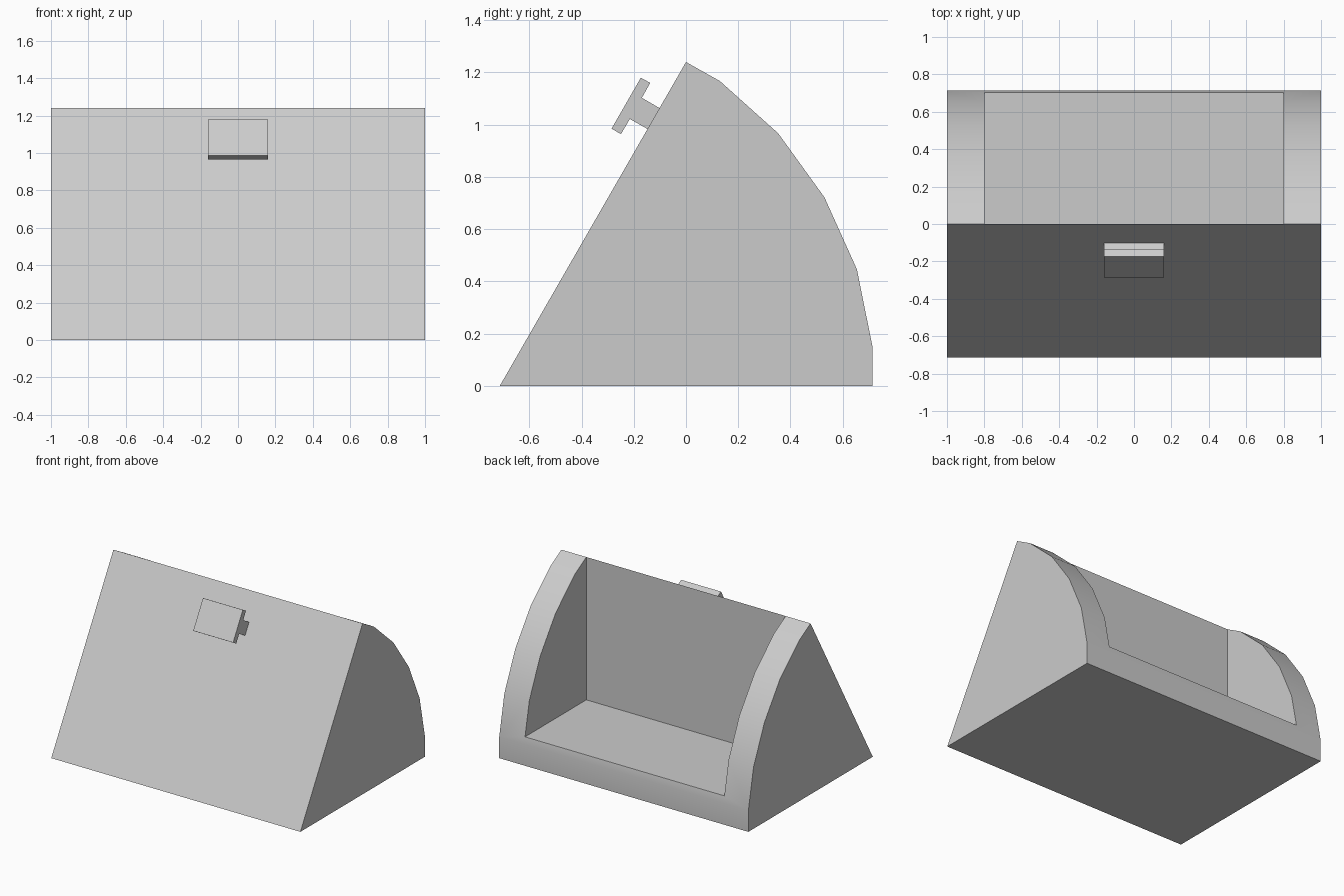
import bpy
import bmesh
import math

cube = bpy.data.objects.get("Cube")
if cube:
    bpy.data.objects.remove(cube, do_unlink=True)

grey = bpy.data.materials.new("light grey")
grey.use_nodes = True
colour = (0.6, 0.6, 0.6, 1)
grey.diffuse_color = colour
grey.node_tree.nodes["Principled BSDF"].inputs["Base Color"].default_value = colour


def finish(bm, name):
    """Merge coplanar faces and turn the bmesh into a smooth-by-angle object."""
    bmesh.ops.recalc_face_normals(bm, faces=bm.faces)
    bmesh.ops.dissolve_limit(bm, angle_limit=math.radians(0.5),
                             verts=bm.verts, edges=bm.edges)
    mesh = bpy.data.meshes.new(name)
    bm.to_mesh(mesh)
    bm.free()
    mesh.materials.append(grey)
    obj = bpy.data.objects.new(name, mesh)
    bpy.context.collection.objects.link(obj)
    bpy.ops.object.select_all(action="DESELECT")
    obj.select_set(True)
    bpy.context.view_layer.objects.active = obj
    bpy.ops.object.shade_smooth_by_angle(angle=math.radians(30))


def loft(bm, profile, stations, is_open=lambda bay, edge: False):
    """Sweep a (y, z) profile along x, capping both ends."""
    rings = [[bm.verts.new((x, y, z)) for y, z in profile] for x in stations]
    n = len(profile)
    for bay, (a, b) in enumerate(zip(rings, rings[1:])):
        for i in range(n):
            if not is_open(bay, i):
                j = (i + 1) % n
                bm.faces.new((a[i], a[j], b[j], b[i]))
    bm.faces.new(rings[0])
    bm.faces.new(rings[-1])
    return rings


# Wedge body with a curved back; the curve runs from the apex to the floor lip
APEX, LIP, FLOOR = 1, 6, 0.204
outline = [(-0.713, 0), (0, 1.24), (0.13, 1.167), (0.353, 0.967), (0.53, 0.722),
           (0.654, 0.447), (0.703, FLOOR), (0.713, 0.155), (0.713, 0)]
bm = bmesh.new()
rings = loft(bm, outline, (-1, -0.8, 0.8, 1),
             lambda bay, edge: bay == 1 and APEX <= edge < LIP)

# Open compartment: two cheeks, a floor and an upright wall
left, right = rings[1], rings[2]
corners = [bm.verts.new((r[0].co.x, 0, FLOOR)) for r in (left, right)]
for ring, corner in zip((left, right), corners):
    bm.faces.new(ring[APEX:LIP + 1] + [corner])
bm.faces.new((left[LIP], right[LIP], corners[1], corners[0]))
bm.faces.new((left[APEX], right[APEX], corners[1], corners[0]))
finish(bm, "wedge_body")

# T-section handle on the sloping front
bm = bmesh.new()
loft(bm, [(-0.173, 1.18), (-0.137, 1.16), (-0.169, 1.103), (-0.1, 1.063),
          (-0.146, 0.983), (-0.215, 1.022), (-0.249, 0.964), (-0.285, 0.985)],
     (-0.16, 0.16))
finish(bm, "front_handle")
